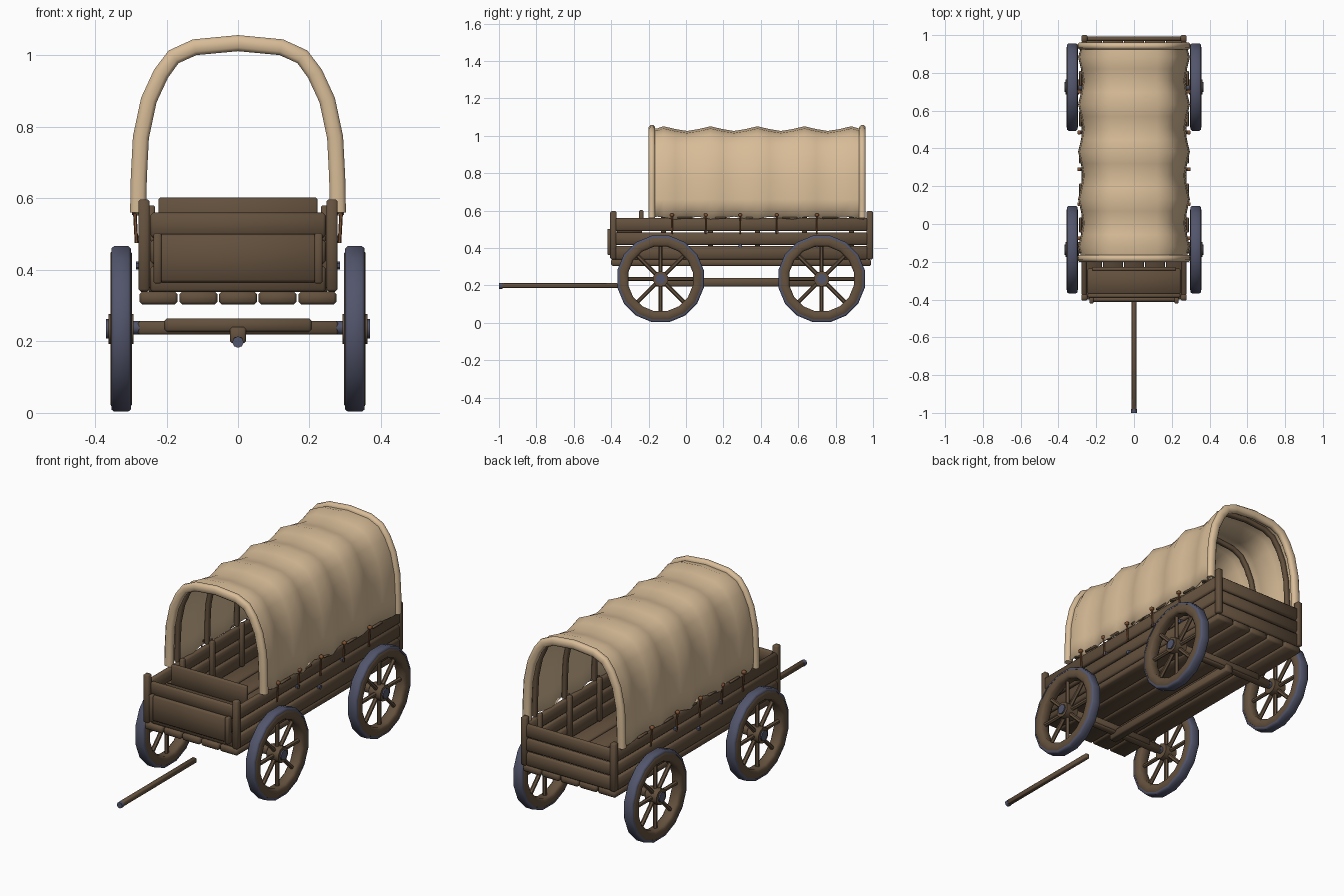
import bpy, bmesh, math
from mathutils import Vector, Matrix

if "Cube" in bpy.data.objects:
    bpy.data.objects.remove(bpy.data.objects["Cube"])


def material(name, rgb):
    m = bpy.data.materials.new(name)
    m.use_nodes = True
    m.diffuse_color = (*rgb, 1)
    m.node_tree.nodes["Principled BSDF"].inputs["Base Color"].default_value = (*rgb, 1)
    return m


WOOD = material("brown wood", (0.125, 0.081, 0.047))
CANVAS = material("tan canvas", (0.68, 0.50, 0.31))
METAL = material("blue grey iron", (0.085, 0.092, 0.15))
ROPE = material("rust rope", (0.22, 0.09, 0.035))


def finish(name, bm, mat, angle=50):
    bmesh.ops.recalc_face_normals(bm, faces=bm.faces)
    me = bpy.data.meshes.new(name)
    bm.to_mesh(me)
    bm.free()
    me.materials.append(mat)
    me.shade_smooth()
    me.set_sharp_from_angle(angle=math.radians(angle))
    ob = bpy.data.objects.new(name, me)
    bpy.context.collection.objects.link(ob)
    return ob


def box(name, x, y, z, mat=WOOD, bevel=0.006):
    """Bevelled board given by its (low, high) range on each axis."""
    bm = bmesh.new()
    bmesh.ops.create_cube(bm, size=1)
    for v in bm.verts:
        v.co = Vector([(r[0] + r[1]) / 2 + c * (r[1] - r[0]) for r, c in zip((x, y, z), v.co)])
    if bevel:
        bmesh.ops.bevel(bm, geom=bm.edges[:], offset=bevel, segments=1, affect='EDGES')
    return finish(name, bm, mat)


def rod(name, a, b, radius, mat=WOOD, sides=8):
    a, b = Vector(a), Vector(b)
    d = b - a
    bm = bmesh.new()
    bmesh.ops.create_cone(bm, cap_ends=True, segments=sides, radius1=radius, radius2=radius, depth=d.length,
                          matrix=Matrix.Translation((a + b) / 2) @ d.to_track_quat('Z', 'Y').to_matrix().to_4x4())
    return finish(name, bm, mat)


def skin(name, rows, mat, closed_rows=False, closed_cols=False, angle=50, caps=False):
    """Surface through rows of points."""
    bm = bmesh.new()
    g = [[bm.verts.new(p) for p in row] for row in rows]
    n, m = len(g), len(g[0])
    for i in range(n if closed_rows else n - 1):
        for j in range(m if closed_cols else m - 1):
            k, l = (i + 1) % n, (j + 1) % m
            bm.faces.new((g[i][j], g[k][j], g[k][l], g[i][l]))
    if caps:
        for j in (0, m - 1):
            bm.faces.new([row[j] for row in g])
    return finish(name, bm, mat, angle)


def ring(name, centre, section, mat, sides=16):
    """Section of (x offset, radius) turned about the x axis."""
    rows = []
    for dx, r in section:
        turn = [2 * math.pi * (k + 0.5) / sides for k in range(sides)]
        rows.append([centre + Vector((dx, r * math.cos(t), r * math.sin(t))) for t in turn])
    return skin(name, rows, mat, closed_rows=True, closed_cols=True)


# Wheels, axles and running gear
AXLE_Z = 0.235
for end, y in (("front", -0.136), ("rear", 0.725)):
    for side, s in (("left", 1), ("right", -1)):
        tag = f"{end}_{side}"
        c = Vector((s * 0.327, y, AXLE_Z))
        ring(f"wheel_rim_{tag}", c, [(-.03, .186), (-.03, .216), (-.022, .228), (.022, .228),
                                     (.03, .216), (.03, .186), (.02, .176), (-.02, .176)], WOOD)
        ring(f"wheel_tire_{tag}", c, [(-.027, .222), (-.027, .230), (-.02, .236), (.02, .236),
                                      (.027, .230), (.027, .222)], METAL)
        for k in range(8):
            t = k * math.pi / 4
            d = Vector((0, math.cos(t), math.sin(t)))
            rod(f"spoke_{tag}_{k}", c + d * 0.03, c + d * 0.185, 0.011, sides=6)
        rod(f"hub_{tag}", c - Vector((0.035, 0, 0)), c + Vector((0.035, 0, 0)), 0.042, sides=10)
        rod(f"hub_cap_{tag}", c, c + Vector((s * 0.042, 0, 0)), 0.027, METAL)
        rod(f"axle_tip_{tag}", (s * .27, y, .238), (s * .30, y, .238), 0.019, METAL)
    box(f"axle_{end}", (-.28, .28), (y - .02, y + .02), (.219, .257))
    box(f"bolster_{end}", (-.205, .205), (y - .026, y + .026), (.227, .264))
box("reach_beam", (-.023, .023), (-.17, .755), (.195, .24))
box("tongue", (-.012, .012), (-.985, -.365), (.187, .212), bevel=.003)
rod("tongue_tip", (0, -1, .198), (0, -.98, .198), 0.016, METAL)

# Floor
for k in range(5):
    x = (k - 2) * 0.111
    box(f"floor_plank_{k}", (x - .053, x + .053), (-.40, .99), (.303, .34), bevel=.008)

# Plank walls and corner posts
LEVELS = ((.338, .411), (.417, .484), (.490, .560))
for k, z in enumerate(LEVELS):
    for side, s in (("left", 1), ("right", -1)):
        xs = sorted((s * .25, s * .279))
        box(f"side_plank_{side}_{k}", xs, (-.38, .972), z, bevel=.008)
    box(f"front_plank_{k}", (-.246, .246), (-.392, -.367), z, bevel=.008)
    box(f"tail_plank_{k}", (-.255, .255), (.968, .992), z, bevel=.008)
for side, s in (("left", 1), ("right", -1)):
    xs = sorted((s * .247, s * .279))
    box(f"front_post_{side}", xs, (-.405, -.372), (.34, .597))
    box(f"rear_post_{side}", xs, (.965, 1), (.34, .597))

# Driver's footboard and seat
box("footboard", (-.234, .234), (-.412, -.388), (.365, .500), bevel=.008)
for side, s in (("left", 1), ("right", -1)):
    box(f"footboard_batten_{side}", sorted((s * .214, s * .236)), (-.42, -.39), (.362, .503), bevel=.004)
box("seat_board", (-.246, .246), (-.37, -.235), (.475, .50))
box("seat_back", (-.223, .223), (-.25, -.227), (.495, .603))

# Canvas cover arch
HALF = [(.302, .56), (.300, .66), (.294, .774), (.271, .882), (.235, .960),
        (.194, 1.014), (.126, 1.045), (0, 1.057)]
ARCH = [Vector(p) for p in HALF] + [Vector((-x, z)) for x, z in HALF[-2::-1]]


def arch(y, inset, foot=0):
    """Arch curve moved inwards, at depth y."""
    out = []
    for i, p in enumerate(ARCH):
        t = (ARCH[min(i + 1, len(ARCH) - 1)] - ARCH[max(i - 1, 0)]).normalized()
        q = p + Vector((-t.y, t.x)) * inset
        if i in (0, len(ARCH) - 1):
            q.y = p.y + foot
        out.append(Vector((q.x, y, q.y)))
    return out


# Cover sags between the hoops
HOOPS = [-.12 + .251 * k for k in range(5)]
stations = [(-.19, .016), (-.155, .018)]
for k, y in enumerate(HOOPS):
    stations.append((y, .006))
    if k < 4:
        stations += [(y + .063, .021), (y + .1255, .031), (y + .188, .021)]
stations += [(.925, .018), (.952, .016)]
cover = skin("canvas_cover", [arch(y, d, .008 * math.sin(31 * y)) for y, d in stations], CANVAS, angle=70)
thick = cover.modifiers.new("cloth thickness", 'SOLIDIFY')
thick.thickness = 0.008
thick.offset = -1


def arch_band(name, y0, y1, d0, d1, mat, soft):
    """Solid band following the arch, with chamfered corners."""
    loop = [(y0, d0 + soft), (y0 + soft, d0), (y1 - soft, d0), (y1, d0 + soft),
            (y1, d1 - soft), (y1 - soft, d1), (y0 + soft, d1), (y0, d1 - soft)]
    return skin(name, [arch(y, d) for y, d in loop], mat, closed_rows=True, caps=True, angle=60)


arch_band("cover_hem_front", -.20, -.165, 0, .045, CANVAS, .010)
arch_band("cover_hem_rear", .925, .96, 0, .045, CANVAS, .010)
for k, y in enumerate(HOOPS):
    arch_band(f"hoop_{k}", y - .013, y + .013, .016, .04, WOOD, .005)
    for side, s in (("left", 1), ("right", -1)):
        box(f"hoop_foot_{side}_{k}", sorted((s * .232, s * .256)), (y - .013, y + .013), (.35, .58), bevel=.004)

# Rope ties and iron studs along the sides
for k, y in enumerate((-.075, .105, .29, .485, .70)):
    for side, s in (("left", 1), ("right", -1)):
        rod(f"tie_{side}_{k}", (s * .284, y, .475), (s * .290, y, .585), 0.005, ROPE, 6)
        box(f"tie_knot_{side}_{k}", sorted((s * .280, s * .300)), (y - .010, y + .010), (.568, .585), ROPE, .004)
        z = .412 if k % 2 == 0 else .486
        rod(f"stud_{side}_{k}", (s * .27, y, z), (s * .286, y, z), 0.011, METAL, 6)
        box(f"lashing_{side}_{k}", sorted((s * .276, s * .290)), (y + .03, y + .11), (.557, .567), WOOD, .003)
